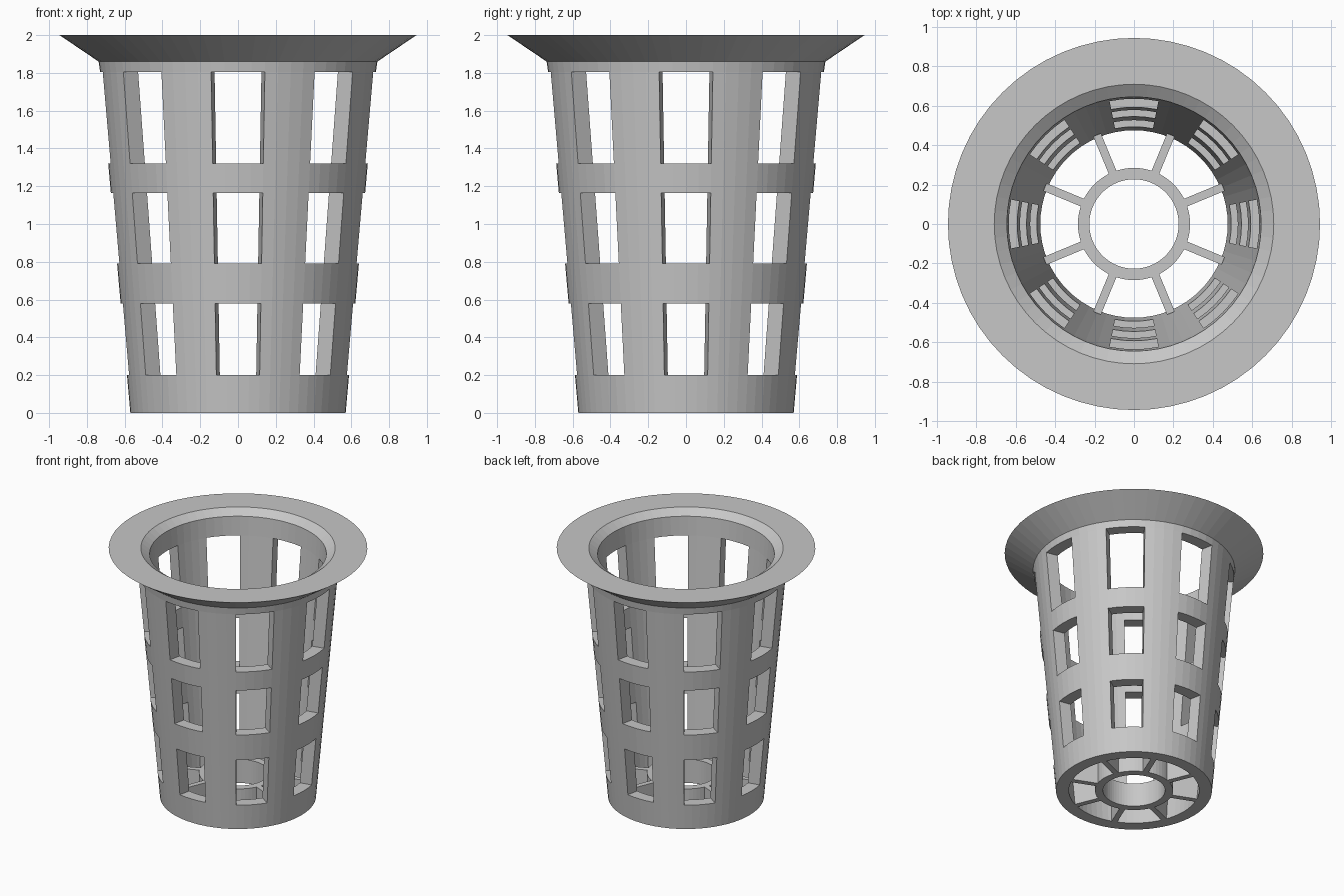
import bpy, bmesh
from math import cos, sin, pi
from mathutils import Matrix

SEGMENTS = 64
SPOKES = 8

cube = bpy.data.objects.get("Cube")
if cube:
    bpy.data.objects.remove(cube, do_unlink=True)

grey = bpy.data.materials.new("grey plastic")
grey.use_nodes = True
grey.diffuse_color = (0.57, 0.57, 0.57, 1)
grey.node_tree.nodes["Principled BSDF"].inputs["Base Color"].default_value = grey.diffuse_color


def finish(name, bm):
    bmesh.ops.recalc_face_normals(bm, faces=bm.faces)
    mesh = bpy.data.meshes.new(name)
    bm.to_mesh(mesh)
    bm.free()
    mesh.materials.append(grey)
    obj = bpy.data.objects.new(name, mesh)
    bpy.context.collection.objects.link(obj)
    return obj


def shell(name, levels, is_open=lambda row, col: False):
    """Round thick wall; levels are (outer r, outer z, inner r, inner z)."""
    bm = bmesh.new()
    verts = {}

    def vert(row, col, side):
        key = (row, col % SEGMENTS, side)
        if key not in verts:
            r, z = levels[row][2 * side:2 * side + 2]
            a = 2 * pi * key[1] / SEGMENTS
            verts[key] = bm.verts.new((r * cos(a), r * sin(a), z))
        return verts[key]

    def solid(row, col):
        return 0 <= row < len(levels) - 1 and not is_open(row, col % SEGMENTS)

    for row in range(len(levels) - 1):
        for col in range(SEGMENTS):
            if not solid(row, col):
                continue
            corners = [(row, col), (row, col + 1), (row + 1, col + 1), (row + 1, col)]
            for side in (0, 1):
                bm.faces.new([vert(r, c, side) for r, c in corners])
            # Close the wall thickness wherever the neighbour is missing
            neighbours = [(row - 1, col), (row, col + 1), (row + 1, col), (row, col - 1)]
            for i, n in enumerate(neighbours):
                if not solid(*n):
                    p, q = corners[i], corners[(i + 1) % 4]
                    bm.faces.new([vert(*p, 0), vert(*q, 0), vert(*q, 1), vert(*p, 1)])
    return finish(name, bm)


# Tapered basket wall with three rows of eight windows and a flared rim
TAPER = 0.0887
levels = [(0.57 + TAPER * z, z, 0.476 + TAPER * z, z)
          for z in (0, 0.2, 0.58, 0.79, 1.165, 1.32, 1.805)]
levels += [(0.738, 1.86, 0.646, 1.955), (0.945, 2.0, 0.71, 2.0)]
shell("basket_wall", levels,
      lambda row, col: row in (1, 3, 5) and (col + 2) % 8 < 4)

# Open hub in the middle of the floor
FLOOR = 0.19
shell("floor_hub", [(0.285, 0, 0.227, 0), (0.285, FLOOR, 0.227, FLOOR)])

# Spokes joining hub and wall, placed between the windows
bm = bmesh.new()
start, end = 0.275, 0.49
for i in range(SPOKES):
    place = (Matrix.Rotation((i + 0.5) * 2 * pi / SPOKES, 4, 'Z')
             @ Matrix.Translation(((start + end) / 2, 0, FLOOR / 2))
             @ Matrix.Diagonal((end - start, 0.042, FLOOR, 1)))
    bmesh.ops.create_cube(bm, size=1, matrix=place)
finish("floor_spokes", bm)
